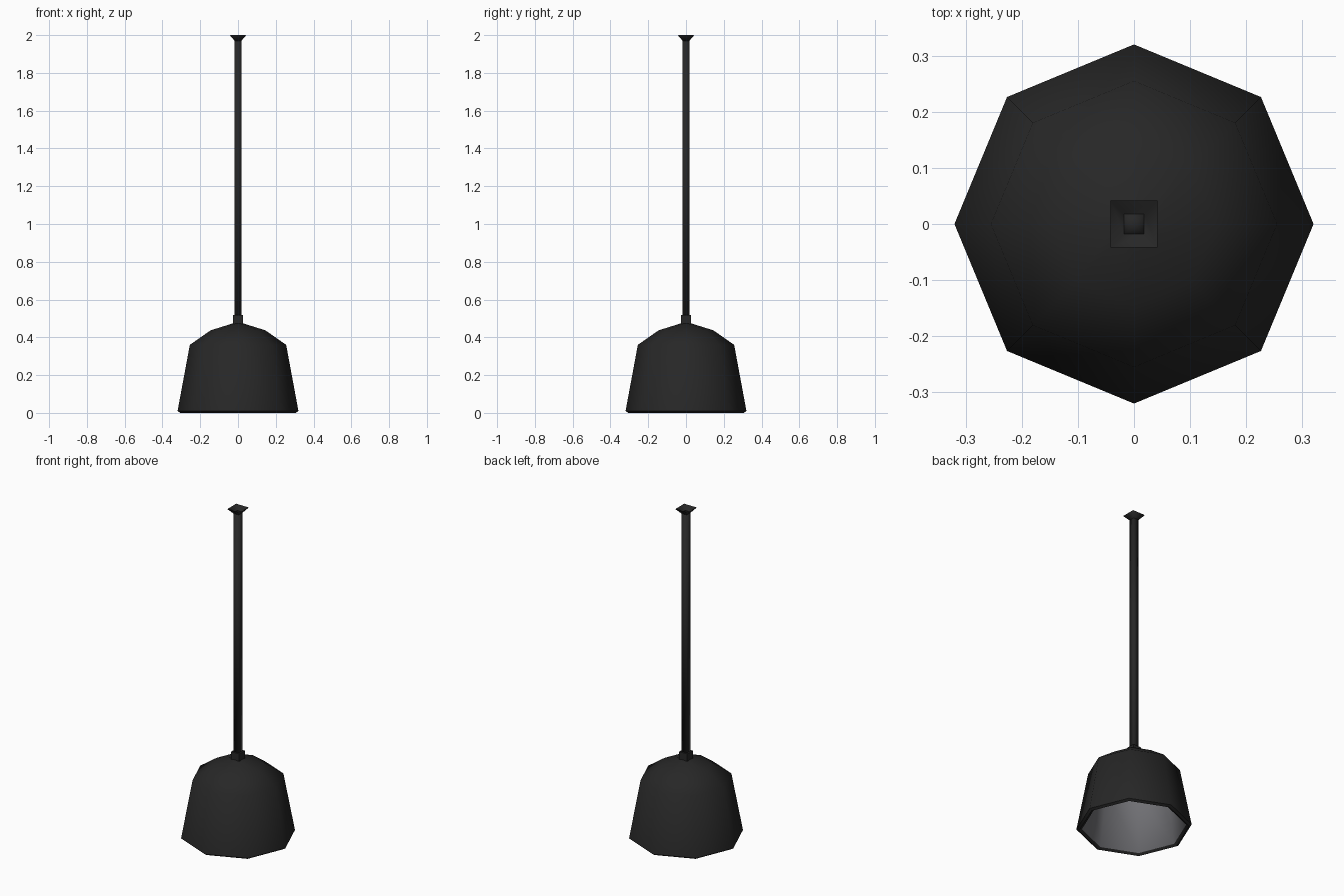
import bpy, bmesh, math

if "Cube" in bpy.data.objects:
    bpy.data.objects.remove(bpy.data.objects["Cube"])


def make_material(name, color):
    m = bpy.data.materials.new(name)
    m.diffuse_color = (*color, 1.0)
    m.use_nodes = True
    m.node_tree.nodes["Principled BSDF"].inputs["Base Color"].default_value = m.diffuse_color
    return m


BLACK = make_material("matte black", (0.02, 0.02, 0.02))
GREY = make_material("inner grey", (0.165, 0.165, 0.178))


def lathe(name, profile, sides, start, mats, inner_from=None, smooth=None):
    """Sweep (radius, z) points around z; radius 0 closes to a point."""
    bm = bmesh.new()
    rings = []
    for r, z in profile:
        if r == 0:
            rings.append([bm.verts.new((0, 0, z))] * sides)
        else:
            rings.append([bm.verts.new((r * math.cos(start + i * math.tau / sides),
                                        r * math.sin(start + i * math.tau / sides), z))
                          for i in range(sides)])
    for k in range(len(rings) - 1):
        a, b = rings[k], rings[k + 1]
        for i in range(sides):
            j = (i + 1) % sides
            loop = list(dict.fromkeys((a[i], a[j], b[j], b[i])))
            f = bm.faces.new(loop)
            if inner_from is not None and k >= inner_from:
                f.material_index = 1
    bmesh.ops.recalc_face_normals(bm, faces=bm.faces)
    mesh = bpy.data.meshes.new(name)
    bm.to_mesh(mesh)
    bm.free()
    for m in mats:
        mesh.materials.append(m)
    ob = bpy.data.objects.new(name, mesh)
    bpy.context.collection.objects.link(ob)
    if smooth:
        bpy.ops.object.select_all(action='DESELECT')
        ob.select_set(True)
        bpy.context.view_layer.objects.active = ob
        bpy.ops.object.shade_smooth_by_angle(angle=math.radians(smooth))
    return ob


# Octagonal shade: outer shell, bevelled lip, grey inner shell with flat top
lathe("lamp_shade",
      [(0, 0.475), (0.03, 0.473), (0.145, 0.437), (0.255, 0.36), (0.32, 0.01),
       (0.306, 0.0), (0.29, 0.01),
       (0.235, 0.345), (0, 0.345)],
      8, 0, [BLACK, GREY], inner_from=6, smooth=52)

# Square parts: corner radius is half width times sqrt(2)
Q, S = math.pi / 4, math.sqrt(2)

# Collar where the rod meets the shade
lathe("collar", [(0, 0.465), (0.027 * S, 0.465), (0.027 * S, 0.517), (0, 0.517)],
      4, Q, [BLACK])

# Long square rod
lathe("rod", [(0, 0.50), (0.018 * S, 0.50), (0.018 * S, 1.975), (0, 1.975)],
      4, Q, [BLACK], smooth=100)

# Flared ceiling canopy, open at the top
lathe("ceiling_canopy", [(0.018 * S, 1.97), (0.042 * S, 1.998), (0.042 * S, 2.0),
                         (0.018 * S, 1.978)],
      4, Q, [BLACK], smooth=100)
